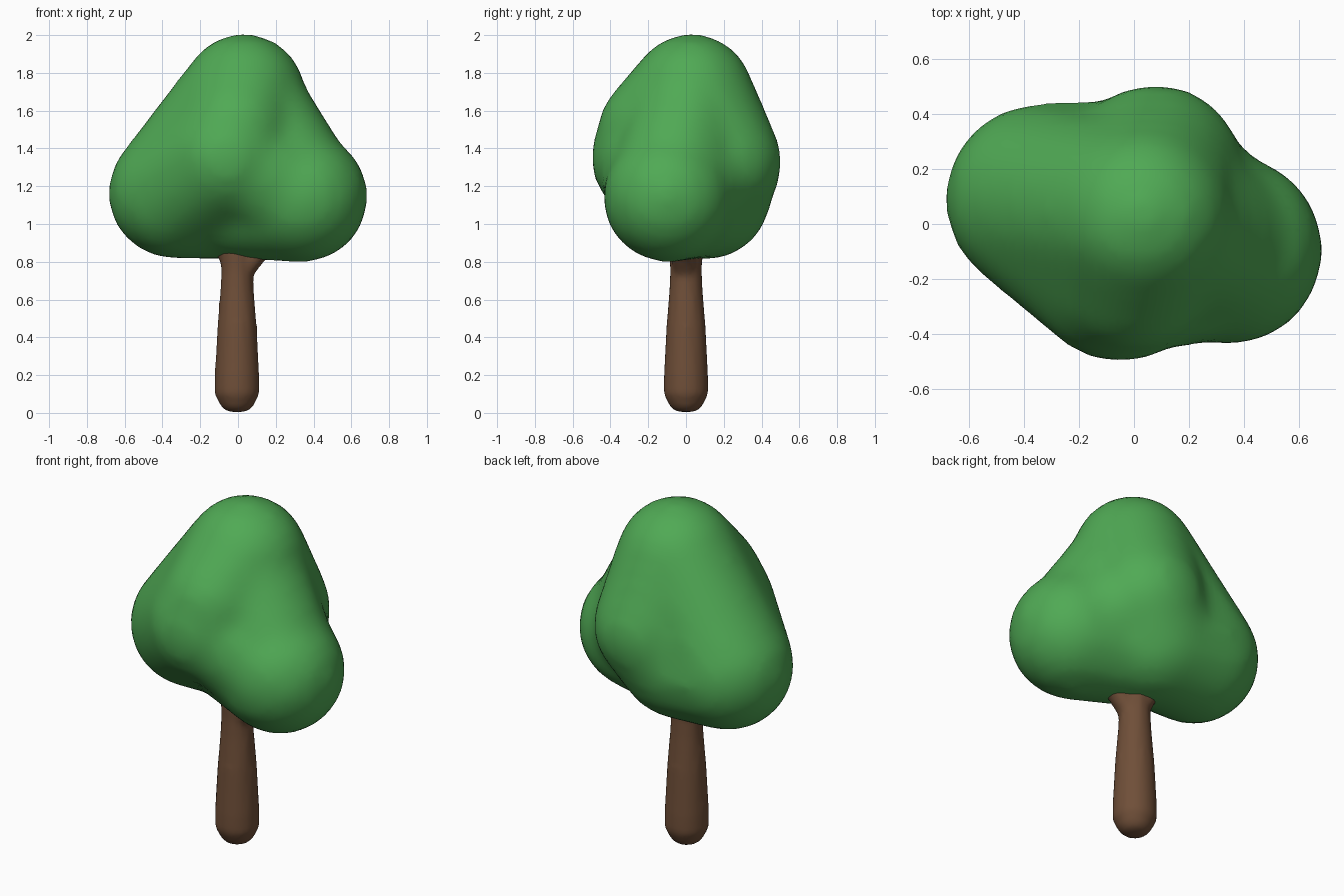
import bpy, bmesh, math
from mathutils import Vector

cube = bpy.data.objects.get("Cube")
if cube:
    bpy.data.objects.remove(cube, do_unlink=True)


def material(name, color):
    m = bpy.data.materials.new(name)
    m.use_nodes = True
    m.diffuse_color = color
    bsdf = m.node_tree.nodes["Principled BSDF"]
    bsdf.inputs["Base Color"].default_value = color
    bsdf.inputs["Roughness"].default_value = 0.9
    return m


def add_object(name, bm, mat):
    bmesh.ops.recalc_face_normals(bm, faces=bm.faces)
    for f in bm.faces:
        f.smooth = True
    mesh = bpy.data.meshes.new(name)
    bm.to_mesh(mesh)
    bm.free()
    mesh.materials.append(mat)
    obj = bpy.data.objects.new(name, mesh)
    bpy.context.scene.collection.objects.link(obj)
    return obj


def fuse(obj, voxel, passes):
    """Merge overlapping volumes into one softly blended skin."""
    remesh = obj.modifiers.new("merge", 'REMESH')
    remesh.mode = 'VOXEL'
    remesh.voxel_size = voxel
    remesh.use_smooth_shade = True
    soften = obj.modifiers.new("soften", 'SMOOTH')
    soften.factor = 0.5
    soften.iterations = passes


def ball_points(x, y, z, r):
    tmp = bmesh.new()
    bmesh.ops.create_icosphere(tmp, subdivisions=3, radius=r)
    pts = [v.co + Vector((x, y, z)) for v in tmp.verts]
    tmp.free()
    return pts


def add_hull(bm, balls, shrink=0.0):
    """Wrap a tight skin around a group of balls, optionally made smaller."""
    verts = [bm.verts.new(p) for x, y, z, r in balls
             for p in ball_points(x, y, z, r - shrink)]
    bmesh.ops.convex_hull(bm, input=verts)
    loose = [v for v in verts if v.is_valid and not v.link_faces]
    bmesh.ops.delete(bm, geom=loose, context='VERTS')


def add_tube(bm, rings, sides=14):
    """Closed tube through (centre, radius) rings."""
    loops = []
    for (x, y, z), r in rings:
        loops.append([bm.verts.new((x + r * math.cos(a), y + r * math.sin(a), z))
                      for a in (2 * math.pi * i / sides for i in range(sides))])
    for low, high in zip(loops, loops[1:]):
        for i in range(sides):
            j = (i + 1) % sides
            bm.faces.new((low[i], low[j], high[j], high[i]))
    bm.faces.new(loops[0][::-1])
    bm.faces.new(loops[-1])


leaf_green = material("leaf green", (0.08, 0.40, 0.09, 1))
bark_brown = material("bark brown", (0.16, 0.078, 0.04, 1))

# Foliage lobes: centre and radius
top = (0.03, 0.03, 1.68, 0.33)
right_lobe = (-0.34, 0.09, 1.165, 0.35)
left_lobe = (0.342, -0.095, 1.143, 0.348)
front_lobe = (-0.05, -0.17, 1.35, 0.335)
front_shoulder = (-0.01, -0.17, 1.50, 0.295)
back_lobe = (0.08, 0.19, 1.33, 0.32)
core = (-0.05, 0.11, 1.15, 0.34)
core_small = (0.02, 0.03, 1.11, 0.30)

bm = bmesh.new()
for group in ([top, right_lobe, front_lobe, front_shoulder, core],
              [back_lobe, core],
              [left_lobe, core_small],
              [top, back_lobe]):
    add_hull(bm, group)

# Slimmer bridges fill the valleys around the left lobe
for neighbour, shrink in ((top, 0.025), (back_lobe, 0.035), (front_lobe, 0.025)):
    add_hull(bm, [neighbour, left_lobe], shrink)
foliage = add_object("foliage", bm, leaf_green)
fuse(foliage, 0.04, 9)

# Trunk with a rounded foot and short limbs spreading into the foliage
bm = bmesh.new()
profile = [(0.005, 0.05), (0.03, 0.085), (0.10, 0.12), (0.20, 0.119), (0.45, 0.106),
           (0.65, 0.09), (0.75, 0.085), (0.85, 0.09), (1.0, 0.09)]
add_tube(bm, [((-0.005, 0, z), r) for z, r in profile])
for x, y in ((0.28, -0.05), (-0.13, 0.08)):
    add_tube(bm, [((0, 0, 0.70), 0.06), ((x * 0.27, y * 0.3, 0.80), 0.062), ((x, y, 1.0), 0.06)])
trunk = add_object("trunk", bm, bark_brown)
fuse(trunk, 0.02, 4)
